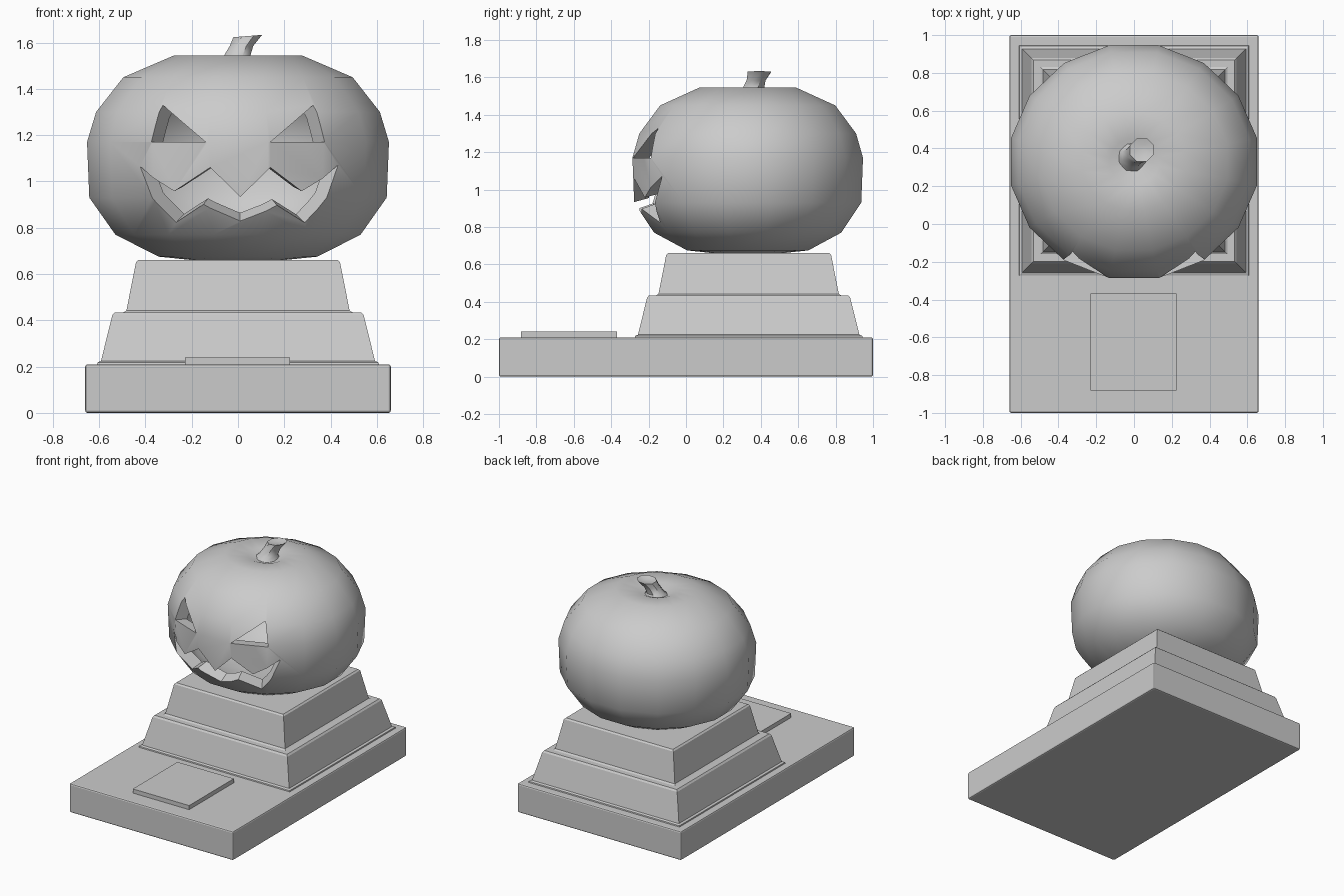
import bpy, bmesh
from math import sin, cos, pi, sqrt, radians
from mathutils import Vector

if "Cube" in bpy.data.objects:
    bpy.data.objects.remove(bpy.data.objects["Cube"])

CY = 0.33
CENTRE = Vector((0, CY, 1.1))


def loft(name, rings):
    """Skin a list of equal-length point rings and cap both ends."""
    bm = bmesh.new()
    loops = [[bm.verts.new(p) for p in ring] for ring in rings]
    for a, b in zip(loops, loops[1:]):
        n = len(a)
        for i in range(n):
            j = (i + 1) % n
            bm.faces.new((a[i], a[j], b[j], b[i]))
    bm.faces.new(loops[0][::-1])
    bm.faces.new(loops[-1])
    bmesh.ops.recalc_face_normals(bm, faces=bm.faces[:])
    me = bpy.data.meshes.new(name)
    bm.to_mesh(me)
    bm.free()
    ob = bpy.data.objects.new(name, me)
    bpy.context.collection.objects.link(ob)
    return ob


def rect(hx, hy, z, cx=0, cy=0):
    return [(cx + sx * hx, cy + sy * hy, z)
            for sx, sy in ((-1, -1), (1, -1), (1, 1), (-1, 1))]


def circle(cx, cy, z, r, n, sy=1.0, tilt=0.0):
    out = []
    for i in range(n):
        a = 2 * pi * (i + 0.5) / n
        out.append((cx + r * cos(a), cy + sy * r * sin(a), z + tilt * r * cos(a)))
    return out


def activate(ob):
    bpy.ops.object.select_all(action='DESELECT')
    ob.select_set(True)
    bpy.context.view_layer.objects.active = ob


def carve(ob, cutter):
    activate(ob)
    m = ob.modifiers.new("carve", 'BOOLEAN')
    m.operation = 'DIFFERENCE'
    m.solver = 'EXACT'
    m.object = cutter
    bpy.ops.object.modifier_apply(modifier=m.name)
    bpy.data.objects.remove(cutter)


# Base slab with a fine bevel
base = loft("base_slab", [rect(0.66, 1, 0), rect(0.66, 1, 0.21)])
bev = base.modifiers.new("bevel", 'BEVEL')
bev.width = 0.01
bev.segments = 2

# Plaque lying on the front of the slab
loft("plaque", [rect(0.227, 0.257, 0.2, -0.003, -0.625),
                rect(0.227, 0.257, 0.24, -0.003, -0.625)])

# Two-tier tapered plinth
tiers = [(0.61, 0.205), (0.607, 0.218), (0.592, 0.224), (0.543, 0.422),
         (0.533, 0.434), (0.495, 0.434), (0.482, 0.442), (0.441, 0.65), (0.431, 0.66)]
loft("plinth", [rect(h, h, z, 0, 0.335) for h, z in tiers])

# Pumpkin body: lathe profile (radius, height)
profile = [(0.18, 0.658), (0.35, 0.675), (0.54, 0.77), (0.655, 0.93), (0.665, 1.17),
           (0.625, 1.30), (0.505, 1.45), (0.28, 1.545), (0.13, 1.54), (0.05, 1.51)]


def body(name, s=1.0):
    rings = [circle(0, CY, z, r, 16, 0.945) for r, z in profile]
    return loft(name, [[CENTRE + (Vector(p) - CENTRE) * s for p in r] for r in rings])


def on_front(x, z):
    """Point on the front of the pumpkin at a given x and height."""
    for (r0, z0), (r1, z1) in zip(profile, profile[1:]):
        if z0 <= z <= z1:
            r = r0 + (r1 - r0) * (z - z0) / (z1 - z0)
            return Vector((x, CY - 0.945 * sqrt(max(r * r - x * x, 0)), z))


def face_cutter(name, outline):
    """Wedge that narrows toward the pumpkin's centre."""
    pts = [on_front(x, z) for x, z in outline]
    return loft(name, [[CENTRE + (p - CENTRE) * s for p in pts] for s in (1.35, 0.6)])


pumpkin = body("pumpkin")
carve(pumpkin, body("hollow", 0.87))

# Eyes and zigzag mouth
for s in (-1, 1):
    carve(pumpkin, face_cutter("eye_cut", [(s * 0.325, 1.33), (s * 0.375, 1.17), (s * 0.14, 1.17)]))
mouth = [(-0.43, 1.065), (-0.27, 0.82), (-0.15, 0.9), (0.01, 0.825), (0.17, 0.895), (0.29, 0.82),
         (0.44, 1.07), (0.28, 0.955), (0.14, 1.06), (0.01, 0.93), (-0.12, 1.06), (-0.28, 0.955)]
carve(pumpkin, face_cutter("mouth_cut", mouth))
activate(pumpkin)
bpy.ops.object.shade_smooth_by_angle(angle=radians(42))

# Leaning stem
stem = loft("stem", [circle(-0.015, 0.36, 1.505, 0.09, 8), circle(-0.005, 0.36, 1.54, 0.062, 8),
                     circle(0.015, 0.375, 1.585, 0.055, 8), circle(0.042, 0.392, 1.628, 0.067, 8, 1, 0.08),
                     circle(0.042, 0.392, 1.618, 0.03, 8)])
activate(stem)
bpy.ops.object.shade_smooth_by_angle(angle=radians(42))
